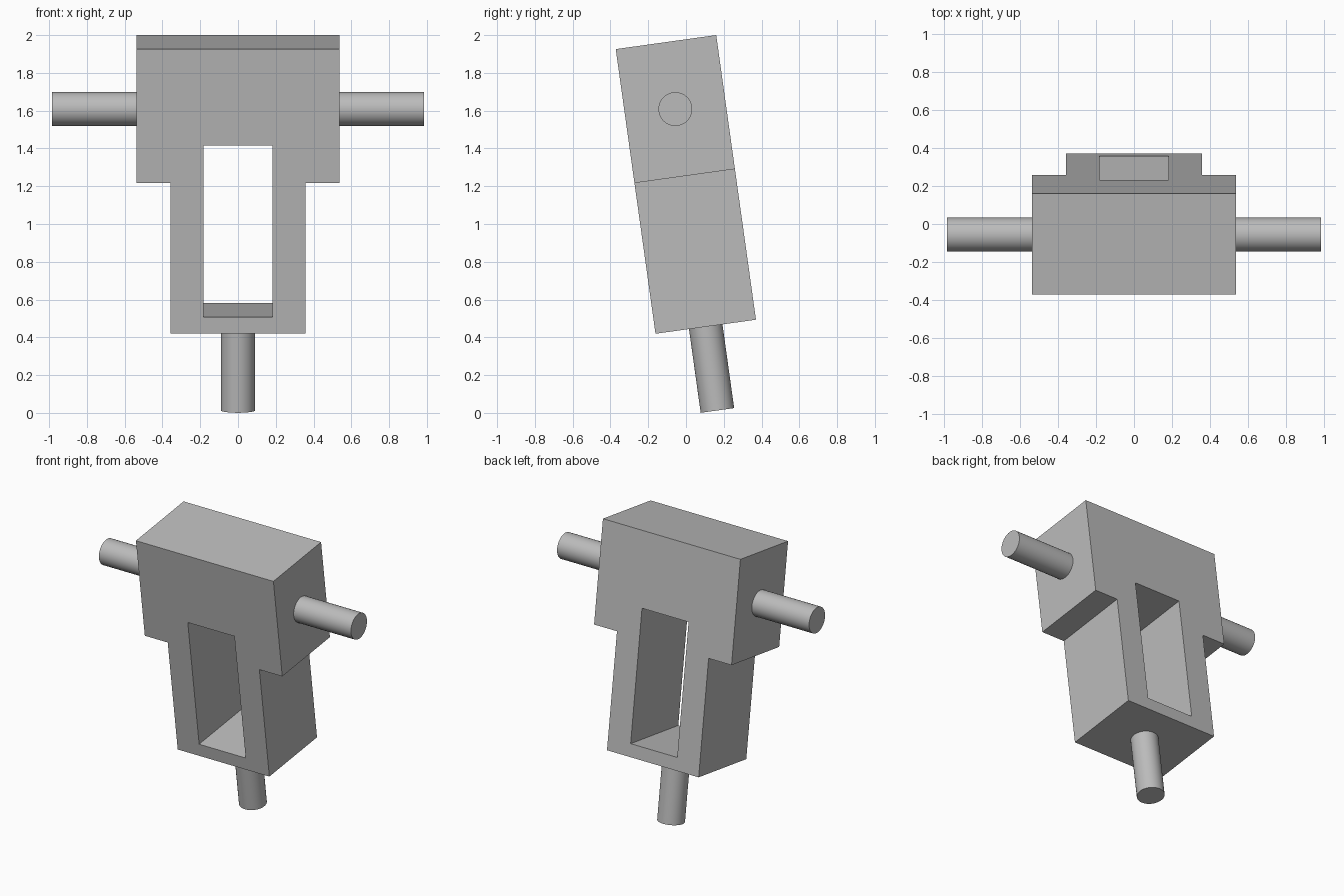
import bpy, bmesh, math
from mathutils import Matrix, Vector

cube = bpy.data.objects.get("Cube")
if cube:
    bpy.data.objects.remove(cube, do_unlink=True)

U = 0.179                      # design module
DEPTH = 3 * U
TILT = Matrix.Translation((0, -0.106, 1.963)) @ Matrix.Rotation(math.radians(7.95), 4, 'X')

grey = bpy.data.materials.new("plain grey")
grey.use_nodes = True
colour = (0.5, 0.5, 0.5, 1)
grey.diffuse_color = colour
grey.node_tree.nodes["Principled BSDF"].inputs["Base Color"].default_value = colour


def finish(name, bm):
    """Turn a bmesh into a tilted object with the shared material."""
    bmesh.ops.recalc_face_normals(bm, faces=bm.faces)
    bm.transform(TILT)
    mesh = bpy.data.meshes.new(name)
    bm.to_mesh(mesh)
    bm.free()
    mesh.materials.append(grey)
    obj = bpy.data.objects.new(name, mesh)
    bpy.context.collection.objects.link(obj)
    return obj


def slab(name, outline, depth):
    """Extrude an x-z outline through the depth, centred on y."""
    bm = bmesh.new()
    face = bm.faces.new([bm.verts.new((x, -depth / 2, z)) for x, z in outline])
    new = bmesh.ops.extrude_face_region(bm, geom=[face])["geom"]
    verts = [v for v in new if isinstance(v, bmesh.types.BMVert)]
    bmesh.ops.translate(bm, verts=verts, vec=(0, depth, 0))
    return finish(name, bm)


def pin(name, start, end):
    """Round peg between two points."""
    a, b = Vector(start), Vector(end)
    turn = (b - a).to_track_quat('Z', 'Y').to_matrix().to_4x4()
    bm = bmesh.new()
    bmesh.ops.create_cone(bm, cap_ends=True, segments=48, radius1=U / 2, radius2=U / 2,
                          depth=(b - a).length, matrix=Matrix.Translation((a + b) / 2) @ turn)
    obj = finish(name, bm)
    bpy.ops.object.select_all(action='DESELECT')
    obj.select_set(True)
    bpy.context.view_layer.objects.active = obj
    bpy.ops.object.shade_smooth_by_angle(angle=math.radians(40))
    return obj


# T-shaped body, mirrored from its right-hand outline
half = [(3 * U, 0), (3 * U, -4 * U), (2 * U, -4 * U), (2 * U, -8.5 * U)]
body = slab("body", half + [(-x, z) for x, z in reversed(half)], DEPTH)

# Slot cut through the body from front to back
top, bottom, w = -0.515, -8 * U, 0.182
cutter = slab("slot_cutter", [(w, top), (w, bottom), (-w, bottom), (-w, top)], DEPTH * 2)
cutter.hide_render = True
cut = body.modifiers.new("slot", 'BOOLEAN')
cut.operation = 'DIFFERENCE'
cut.solver = 'EXACT'
cut.object = cutter
bpy.context.view_layer.objects.active = body
bpy.ops.object.modifier_apply(modifier=cut.name)
bpy.data.objects.remove(cutter, do_unlink=True)

# Side pins and bottom pin
for side, s in (("left", 1), ("right", -1)):
    pin(side + "_pin", (s * 2.9 * U, 0, -2 * U), (s * 5.5 * U, 0, -2 * U))
pin("bottom_pin", (0, 0, -8.4 * U), (0, 0, -11 * U))
